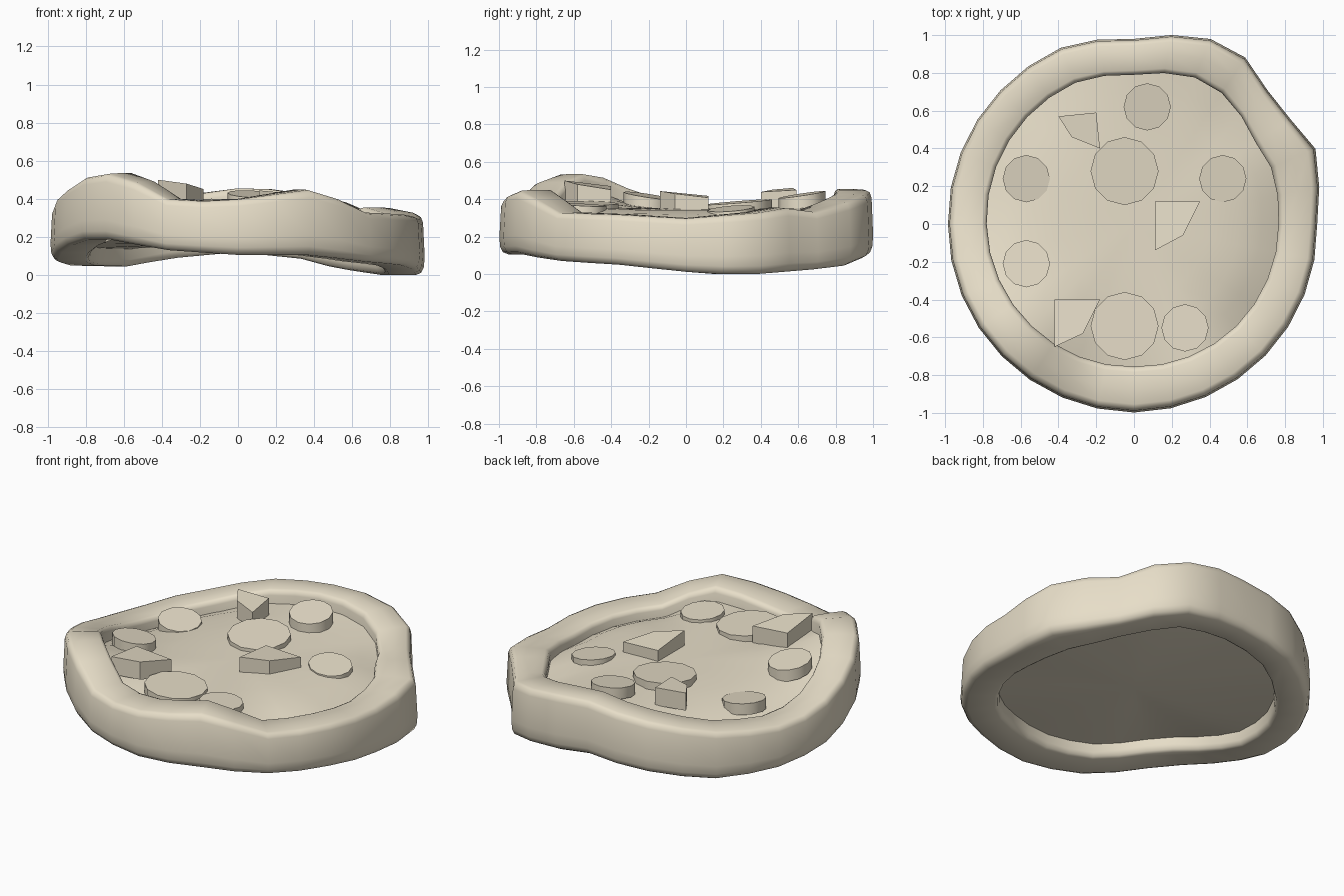
import bpy, bmesh, math

if "Cube" in bpy.data.objects:
    bpy.data.objects.remove(bpy.data.objects["Cube"])

N = 32  # segments around the crust

dough = bpy.data.materials.new("dough")
dough.diffuse_color = (.80, .73, .58, 1)
dough.use_nodes = True
dough.node_tree.nodes["Principled BSDF"].inputs["Base Color"].default_value = dough.diffuse_color


def ring_value(keys, i):
    """Linear interpolation of (segment, value) keys, wrapping at N."""
    keys = keys + [(keys[0][0] + N, keys[0][1])]
    for (a, va), (b, vb) in zip(keys, keys[1:]):
        if a <= i <= b:
            return va + (vb - va) * (i - a) / (b - a)


# wavy heights and outlines around the crust
TOP = [(0, .30), (2, .33), (3, .355), (4, .335), (5, .385), (6, .425), (7, .45), (8, .455),
       (10, .41), (12, .345), (14, .315), (15, .325), (16, .355), (18, .455), (19, .515),
       (20, .535), (21, .49), (22, .40), (23, .39), (24, .40), (26, .45), (27, .40),
       (28, .33), (30, .32)]
BOTTOM = [(0, .012), (1, 0), (2, 0), (4, .025), (5, .045), (6, .085), (8, .12), (10, .09),
          (12, .045), (14, .05), (16, .08), (18, .155), (19, .185), (20, .185), (22, .13),
          (24, .105), (26, .105), (28, .07), (30, .05)]
OUTER = [(0, .97), (1, 1.0), (2, 1.04), (3, .997), (4, 1.0), (5, 1.06), (6, 1.06),
         (7, 1.02), (8, .98), (10, 1.01), (12, 1.0), (16, .985), (20, .99), (24, .998), (28, .985)]
INNER = [(0, .765), (2, .785), (3, .775), (5, .835), (6, .84), (8, .79), (10, .81),
         (12, .80), (16, .78), (20, .765), (24, .755), (28, .765)]

top = [ring_value(TOP, i) for i in range(N)]
bottom = [ring_value(BOTTOM, i) for i in range(N)]
outer = [ring_value(OUTER, i) for i in range(N)]
inner = [ring_value(INNER, i) for i in range(N)]


def finish(name, bm, angle):
    bmesh.ops.recalc_face_normals(bm, faces=bm.faces)
    mesh = bpy.data.meshes.new(name)
    bm.to_mesh(mesh)
    bm.free()
    mesh.materials.append(dough)
    obj = bpy.data.objects.new(name, mesh)
    bpy.context.collection.objects.link(obj)
    bpy.ops.object.select_all(action='DESELECT')
    obj.select_set(True)
    bpy.context.view_layer.objects.active = obj
    bpy.ops.object.shade_smooth_by_angle(angle=math.radians(angle))
    return obj


def polar(r, i, z):
    a = 2 * math.pi * i / N
    return (r * math.cos(a), r * math.sin(a), z)


# crust: flat-topped section with tight round corners, (across, up) in 0..1
SECTION = [(0, .12), (0, .9), (.04, .97), (.12, 1), (.5, 1), (.82, .99),
           (.91, .96), (.96, .87), (1, .3), (.98, .13), (.92, .04), (.8, 0), (.12, 0), (.04, .03)]
bm = bmesh.new()
loops = []
for i in range(N):
    loops.append([bm.verts.new(polar(inner[i] + u * (outer[i] - inner[i]), i,
                                     bottom[i] + v * (top[i] - bottom[i])))
                  for u, v in SECTION])
M = len(SECTION)
for i in range(N):
    a, b = loops[i], loops[(i + 1) % N]
    for j in range(M):
        k = (j + 1) % M
        bm.faces.new((a[j], b[j], b[k], a[k]))
finish("crust", bm, 50)


# filling: gently domed slab that follows the crust
def surface(i, t, upper):
    if upper:
        return .35 + (top[i] - .085 - .35) * t ** 4
    return .16 + (bottom[i] + .09 - .16) * t * t


bm = bmesh.new()
rims = []
for upper in (True, False):
    rows = [[bm.verts.new(polar((inner[i] + .03) * t, i, surface(i, t, upper)))
             for i in range(N)] for t in (.25, .5, .7, .85, 1)]
    mid = bm.verts.new((0, 0, .35 if upper else .16))
    for i in range(N):
        j = (i + 1) % N
        bm.faces.new((mid, rows[0][i], rows[0][j]))
        for a, b in zip(rows, rows[1:]):
            bm.faces.new((a[i], b[i], b[j], a[j]))
    rims.append(rows[-1])
for i in range(N):
    j = (i + 1) % N
    bm.faces.new((rims[0][i], rims[1][i], rims[1][j], rims[0][j]))
finish("filling", bm, 50)


def slab(name, outline, cx, cy, z, sx, sy, depth):
    """Prism whose top lies on a plane through (cx, cy, z) with slopes sx, sy."""
    bm = bmesh.new()
    upper = [bm.verts.new((x, y, z + sx * (x - cx) + sy * (y - cy))) for x, y in outline]
    lower = [bm.verts.new((v.co.x, v.co.y, v.co.z - depth)) for v in upper]
    bm.faces.new(upper)
    bm.faces.new(lower[::-1])
    n = len(outline)
    for i in range(n):
        j = (i + 1) % n
        bm.faces.new((upper[i], lower[i], lower[j], upper[j]))
    finish(name, bm, 35)


# round slices: x, y, radius, top height, slopes
SLICES = [(-.05, .28, .18, .385, -.03, .08), (-.05, -.54, .18, .38, -.06, -.02),
          (.07, .62, .125, .425, -.05, .15), (.47, .24, .125, .35, -.12, .08),
          (.27, -.55, .125, .37, -.05, -.05), (-.57, .24, .125, .352, -.12, .1),
          (-.57, -.21, .125, .42, -.08, -.15)]
for n, (x, y, r, z, sx, sy) in enumerate(SLICES):
    outline = [(x + r * math.cos(math.pi * k / 6), y + r * math.sin(math.pi * k / 6))
               for k in range(12)]
    slab(f"round_slice_{n + 1}", outline, x, y, z, sx, sy, .07)

# angular chunks: outline, top height, slopes
CHUNKS = [([(.11, .12), (.11, -.14), (.26, -.06), (.35, .12)], .425, -.04, -.1),
          ([(-.42, -.40), (-.42, -.65), (-.27, -.58), (-.18, -.40)], .475, -.08, -.12),
          ([(-.40, .57), (-.33, .46), (-.18, .40), (-.20, .59)], .45, -.06, .05)]
for n, (outline, z, sx, sy) in enumerate(CHUNKS):
    cx = sum(p[0] for p in outline) / 4
    cy = sum(p[1] for p in outline) / 4
    slab(f"chunk_{n + 1}", outline, cx, cy, z, sx, sy, .11)
